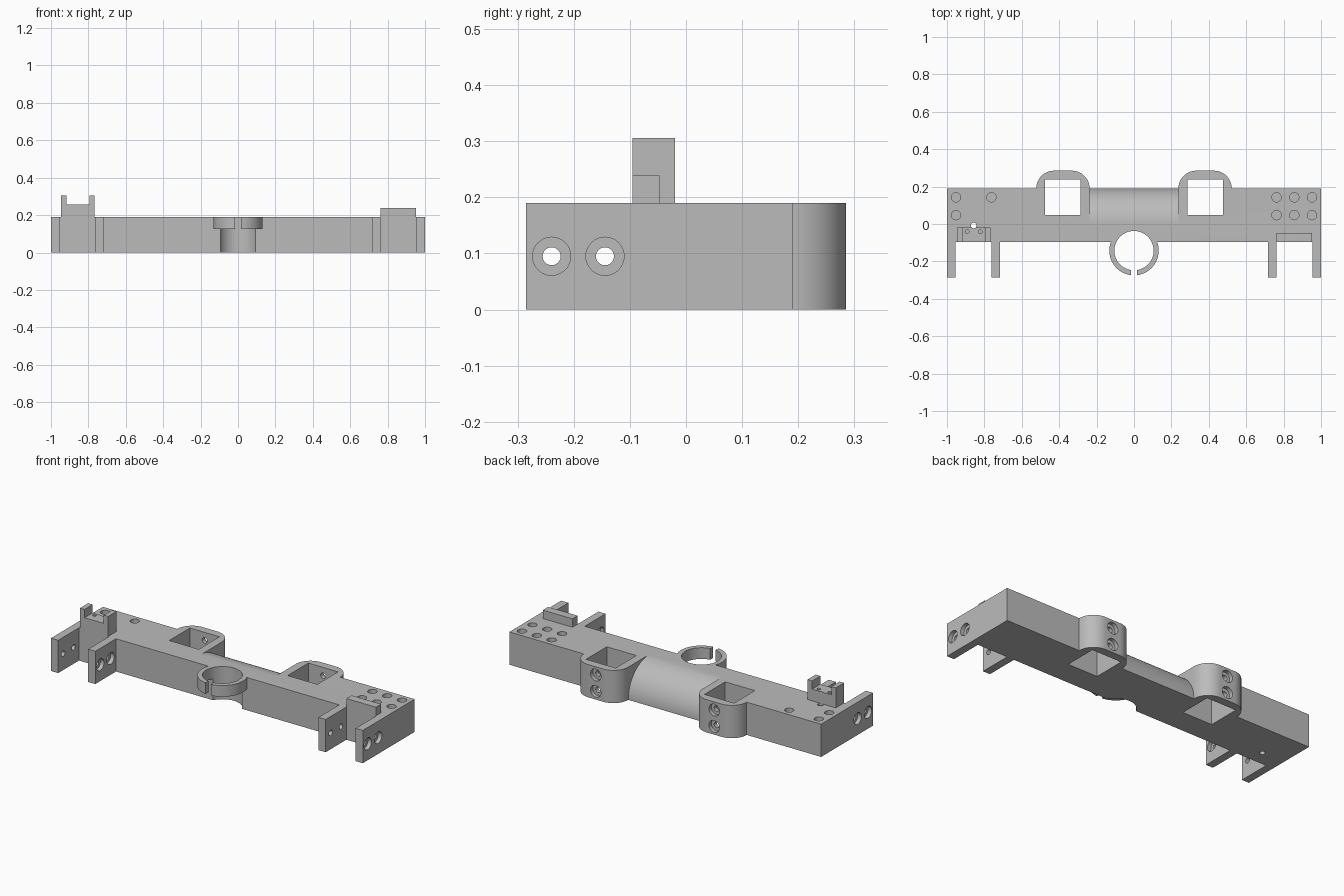
import bpy, bmesh
from math import cos, sin, asin, radians, degrees

if "Cube" in bpy.data.objects:
    bpy.data.objects.remove(bpy.data.objects["Cube"], do_unlink=True)

U = 0.095            # stud spacing that sets every main size
H = 2 * U            # bar height
SHANK, HEAD = 0.016, 0.034

gray = bpy.data.materials.new("plain gray")
gray.use_nodes = True
gray.diffuse_color = (0.5, 0.5, 0.5, 1)
gray.node_tree.nodes["Principled BSDF"].inputs["Base Color"].default_value = (0.5, 0.5, 0.5, 1)


def prism(name, points, lo, hi, axis="z"):
    """Extrude a flat outline between two positions along an axis."""
    place = {"x": lambda a, b, c: (c, a, b),
             "y": lambda a, b, c: (a, c, b),
             "z": lambda a, b, c: (a, b, c)}[axis]
    bm = bmesh.new()
    low = [bm.verts.new(place(a, b, lo)) for a, b in points]
    high = [bm.verts.new(place(a, b, hi)) for a, b in points]
    n = len(points)
    bm.faces.new(low)
    bm.faces.new(high)
    for i in range(n):
        j = (i + 1) % n
        bm.faces.new((low[i], low[j], high[j], high[i]))
    bmesh.ops.recalc_face_normals(bm, faces=bm.faces)
    mesh = bpy.data.meshes.new(name)
    bm.to_mesh(mesh)
    bm.free()
    mesh.materials.append(gray)
    obj = bpy.data.objects.new(name, mesh)
    bpy.context.collection.objects.link(obj)
    return obj


def arc(cx, cy, r, start, end, steps=16):
    angles = [radians(start + (end - start) * i / steps) for i in range(steps + 1)]
    return [(cx + r * cos(t), cy + r * sin(t)) for t in angles]


def rect(a0, b0, a1, b1):
    return [(a0, b0), (a1, b0), (a1, b1), (a0, b1)]


def rod(a, b, r, lo, hi, axis="z", sides=32):
    return prism("cutter", arc(a, b, r, 0, 360 - 360 / sides, sides - 1), lo, hi, axis)


def cut(obj, *cutters):
    """Subtract each cutter, then throw it away."""
    for cutter in cutters:
        mod = obj.modifiers.new("cut", "BOOLEAN")
        mod.operation, mod.solver, mod.object = "DIFFERENCE", "EXACT", cutter
        graph = bpy.context.evaluated_depsgraph_get()
        mesh = bpy.data.meshes.new_from_object(obj.evaluated_get(graph))
        obj.modifiers.clear()
        obj.data = mesh
        bpy.data.objects.remove(cutter, do_unlink=True)


def smooth(obj):
    bpy.ops.object.select_all(action="DESELECT")
    obj.select_set(True)
    bpy.context.view_layer.objects.active = obj
    bpy.ops.object.shade_smooth_by_angle(angle=radians(30))


parts = []

# Crossbar outline, with a round-cornered bulge for each square socket
outline = [(-1, -U), (1, -U), (1, H)]
for c in (4 * U, -4 * U):
    outline += [(c + 1.5 * U, H)] + arc(c + U / 2, H, U, 0, 90)[1:]
    outline += arc(c - U / 2, H, U, 90, 180)
outline.append((-1, H))
bar = prism("crossbar", outline, 0, H)
parts.append(bar)

# Rounded saddle between the sockets
saddle = arc(0, 0, H, 90, 0, 32) + [(H, -0.05), (0.4, -0.05), (0.4, 0.3), (0, 0.3)]
cut(bar, prism("cutter", saddle, -2.5 * U, 2.5 * U, "x"))

# Square sockets with two countersunk screw holes each
for c in (4 * U, -4 * U):
    cut(bar, prism("cutter", rect(c - U, U / 2, c + U, 2.5 * U), -0.1, 0.3))
    for z in (U / 2, 1.5 * U):
        cut(bar, rod(c, z, HEAD, 2.76 * U, 0.4, "y"), rod(c, z, SHANK, 2 * U, 0.4, "y"))

# Round seat for the ring, and the blind stud holes
RING_Y, INNER, OUTER = -1.5 * U, 0.105, 0.132
cut(bar, rod(0, RING_Y, INNER, -0.1, 0.3, sides=64))
studs = [(x, y) for x in (0.762, 0.857, 0.952) for y in (U / 2, 1.5 * U)]
studs += [(-0.952, U / 2), (-0.952, 1.5 * U), (-0.762, 1.5 * U)]
for x, y in studs:
    cut(bar, rod(x, y, 0.025, U, 0.3))
cut(bar, rod(-0.857, -0.008, 0.015, -0.1, 0.3))

# Split ring, one half on each side of the gap
GAP = 0.017
for side, name in ((1, "ring_left"), (-1, "ring_right")):
    ends = [(r, degrees(asin((-U - RING_Y) / r)), degrees(asin(GAP / r)) - 90)
            for r in (OUTER, INNER)]
    (ro, o0, o1), (ri, i0, i1) = ends
    half = arc(0, RING_Y, ro, o0, o1, 24) + arc(0, RING_Y, ri, i1, i0, 24)
    parts.append(prism(name, [(side * x, y) for x, y in half], 0.125, H))

# Four bracket arms, screw heads sunk in the outer face of each end
T = 0.046
for x, name in ((-1, "right_outer_arm"), (-0.762, "right_inner_arm"),
                (0.716, "left_inner_arm"), (0.954, "left_outer_arm")):
    arm = prism(name, rect(x, -3 * U, x + T, -U), 0, H)
    # heads face outward on the outer arms and inward-bar side on the inner arms
    heads_at_high_x = name in ("right_inner_arm", "left_outer_arm")
    lo, hi = (x + T / 2, x + 0.1) if heads_at_high_x else (x - 0.1, x + T / 2)
    for y in (-2.52 * U, -1.52 * U):
        cut(arm, rod(y, U, HEAD, lo, hi, "x"), rod(y, U, SHANK, x - 0.1, x + 0.1, "x"))
    parts.append(arm)

# Forked sensor clip with pin holes and a rear groove
x0, x1, prong, seat, top = -0.947, -0.766, 0.029, 0.258, 0.306
fork = [(x0, H), (x1, H), (x1, top), (x1 - prong, top), (x1 - prong, seat),
        (x0 + prong, seat), (x0 + prong, top), (x0, top)]
clip = prism("sensor_clip", fork, -U, -0.02, "y")
cut(clip, rod(-0.857, -0.008, 0.015, 0.1, 0.4))
for x in (-0.892, -0.822):
    cut(clip, rod(x, -0.041, 0.01, 0.21, 0.4))
parts.append(clip)

# Low stop block on the other end
parts.append(prism("stop_block", rect(0.762, -U, 0.952, -U / 2), H, 0.239))

for part in parts:
    smooth(part)
